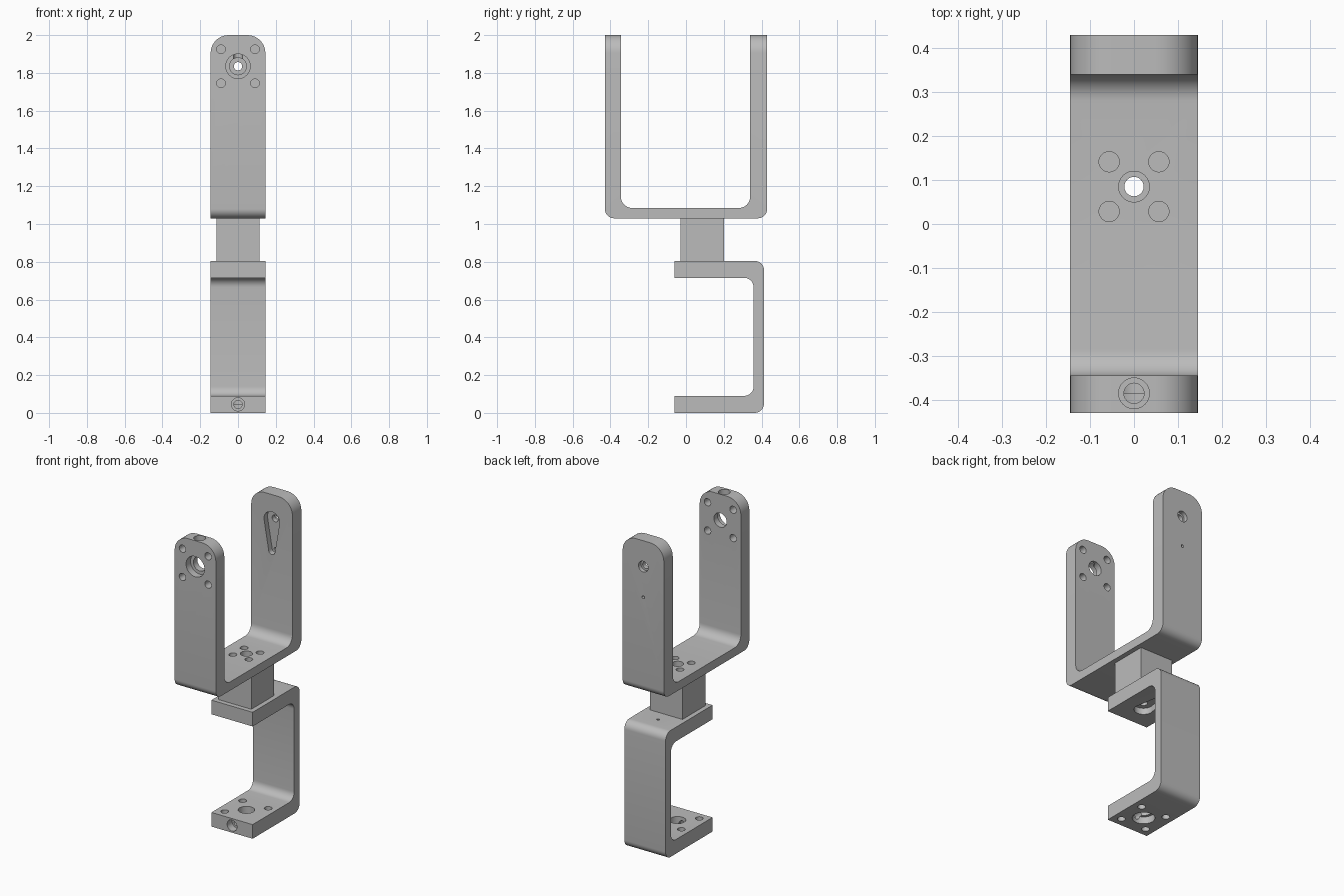
import bpy, bmesh
from math import sin, cos, pi, radians
from mathutils import Vector

cube = bpy.data.objects.get("Cube")
if cube:
    bpy.data.objects.remove(cube, do_unlink=True)

grey = bpy.data.materials.new("plain grey")
grey.use_nodes = True
grey.diffuse_color = (0.5, 0.5, 0.5, 1)
grey.node_tree.nodes["Principled BSDF"].inputs["Base Color"].default_value = (0.5, 0.5, 0.5, 1)

HALF = 0.145      # half width of both brackets
AXLE_Z = 1.835    # pivot height on the fork arms
AXLE_Y = 0.085    # vertical pivot line


def make(name, bm):
    bmesh.ops.recalc_face_normals(bm, faces=bm.faces[:])
    mesh = bpy.data.meshes.new(name)
    bm.to_mesh(mesh)
    bm.free()
    obj = bpy.data.objects.new(name, mesh)
    bpy.context.collection.objects.link(obj)
    mesh.materials.append(grey)
    return obj


def select(obj):
    bpy.ops.object.select_all(action='DESELECT')
    obj.select_set(True)
    bpy.context.view_layer.objects.active = obj


def channel(points):
    """Extrude a (y, z, corner radius) outline across the width."""
    bm = bmesh.new()
    outline = []
    for i, (y, z, r) in enumerate(points):
        p = Vector((y, z))
        if r == 0:
            outline.append(p)
            continue
        before = (Vector(points[i - 1][:2]) - p).normalized()
        after = (Vector(points[(i + 1) % len(points)][:2]) - p).normalized()
        centre = p + (before + after) * r
        for k in range(9):
            a = k / 8 * pi / 2
            outline.append(centre - after * r * cos(a) - before * r * sin(a))
    face = bm.faces.new([bm.verts.new((-HALF, p.x, p.y)) for p in outline])
    side = bmesh.ops.extrude_face_region(bm, geom=[face])
    verts = [g for g in side["geom"] if isinstance(g, bmesh.types.BMVert)]
    bmesh.ops.translate(bm, verts=verts, vec=(2 * HALF, 0, 0))
    return bm


def cut(obj, axis, start, end, *circles):
    """Cut the hull of circles (u, v, r) swept along an axis."""
    bm = bmesh.new()
    for u, v, r in circles:
        for w in (start, end):
            for k in range(32):
                a = k / 32 * 2 * pi
                p, q = u + r * cos(a), v + r * sin(a)
                bm.verts.new((p, w, q) if axis == 'y' else (p, q, w))
    hull = bmesh.ops.convex_hull(bm, input=bm.verts[:])
    inner = {g for g in hull["geom_interior"] if isinstance(g, bmesh.types.BMVert)}
    bmesh.ops.delete(bm, geom=list(inner), context='VERTS')
    bmesh.ops.dissolve_limit(bm, angle_limit=0.01, verts=bm.verts[:], edges=bm.edges[:])
    tool = make("cutter", bm)
    tool.hide_render = True
    mod = obj.modifiers.new("cut", 'BOOLEAN')
    mod.operation, mod.solver, mod.object = 'DIFFERENCE', 'EXACT', tool
    select(obj)
    bpy.ops.object.modifier_apply(modifier=mod.name)
    bpy.data.objects.remove(tool, do_unlink=True)


def bolt_ring(obj, axis, start, end, v, spread):
    for sx in (-1, 1):
        for sv in (-1, 1):
            cut(obj, axis, start, end, (sx * spread, v + sv * spread, 0.023))


# Upper fork: U channel with rounded arm tips
bm = channel([(-0.43, 2, 0), (-0.43, 1.03, 0.05), (0.43, 1.03, 0.05), (0.43, 2, 0),
              (0.34, 2, 0), (0.34, 1.085, 0.06), (-0.345, 1.085, 0.06), (-0.345, 2, 0)])
tips = [e for e in bm.edges
        if all(v.co.z > 1.99 for v in e.verts)
        and abs(e.verts[0].co.x - e.verts[1].co.x) < 0.001]
bmesh.ops.bevel(bm, geom=tips, offset=0.095, segments=10, profile=0.5, affect='EDGES')
fork = make("upper_fork", bm)

# Front arm: stepped bore, four bolt holes, clamp screw hole from the tip
cut(fork, 'y', -0.5, -0.3, (0, AXLE_Z, 0.045))
cut(fork, 'y', -0.5, -0.385, (0, AXLE_Z, 0.065))
bolt_ring(fork, 'y', -0.5, -0.3, AXLE_Z, 0.09)
cut(fork, 'z', 1.84, 2.1, (0, -0.385, 0.023))
cut(fork, 'z', 1.95, 2.1, (0, -0.385, 0.035))

# Back arm: teardrop recess inside, stepped bore and pin hole
cut(fork, 'y', 0.3, 0.375, (0, AXLE_Z, 0.055), (0, AXLE_Z - 0.195, 0.022))
cut(fork, 'y', 0.3, 0.5, (0, AXLE_Z, 0.022))
cut(fork, 'y', 0.405, 0.5, (0, AXLE_Z, 0.034))
cut(fork, 'y', 0.3, 0.5, (0, AXLE_Z - 0.195, 0.009))

# Fork floor: bolt holes and stepped bore
bolt_ring(fork, 'z', 1, 1.2, AXLE_Y, 0.0565)
cut(fork, 'z', 1, 1.2, (0, AXLE_Y, 0.035))

# Lower bracket: C channel open to the front
bracket = make("lower_bracket", channel(
    [(-0.06, 0, 0), (0.413, 0, 0.05), (0.413, 0.805, 0.05), (-0.06, 0.805, 0),
     (-0.06, 0.715, 0), (0.358, 0.715, 0.05), (0.358, 0.09, 0.05), (-0.06, 0.09, 0)]))

# Bottom plate: stepped bore, bolt holes, clamp screw hole from the front
cut(bracket, 'z', -0.1, 0.15, (0, AXLE_Y, 0.048))
cut(bracket, 'z', -0.1, 0.045, (0, AXLE_Y, 0.065))
bolt_ring(bracket, 'z', -0.1, 0.15, AXLE_Y, 0.09)
cut(bracket, 'y', -0.1, 0.08, (0, 0.045, 0.022))
cut(bracket, 'y', -0.1, -0.01, (0, 0.045, 0.035))

# Top plate: teardrop recess underneath, bore and pin hole
cut(bracket, 'z', 0.65, 0.755, (0, AXLE_Y, 0.055), (0, AXLE_Y + 0.195, 0.022))
cut(bracket, 'z', 0.65, 0.9, (0, AXLE_Y, 0.022))
cut(bracket, 'z', 0.65, 0.9, (0, AXLE_Y + 0.195, 0.009))

# Spacer block joining the two brackets
bm = bmesh.new()
bmesh.ops.create_cube(bm, size=1)
bmesh.ops.scale(bm, verts=bm.verts[:], vec=(0.23, 0.23, 0.225))
bmesh.ops.translate(bm, verts=bm.verts[:], vec=(0, AXLE_Y, 0.9175))
spacer = make("spacer_block", bm)
cut(spacer, 'z', 0.7, 1.1, (0, AXLE_Y, 0.022))
bolt_ring(spacer, 'z', 0.97, 1.1, AXLE_Y, 0.0565)

# Smooth the bends and bores, keep the edges crisp
for obj in (fork, bracket, spacer):
    select(obj)
    bpy.ops.object.shade_smooth_by_angle(angle=radians(30))
